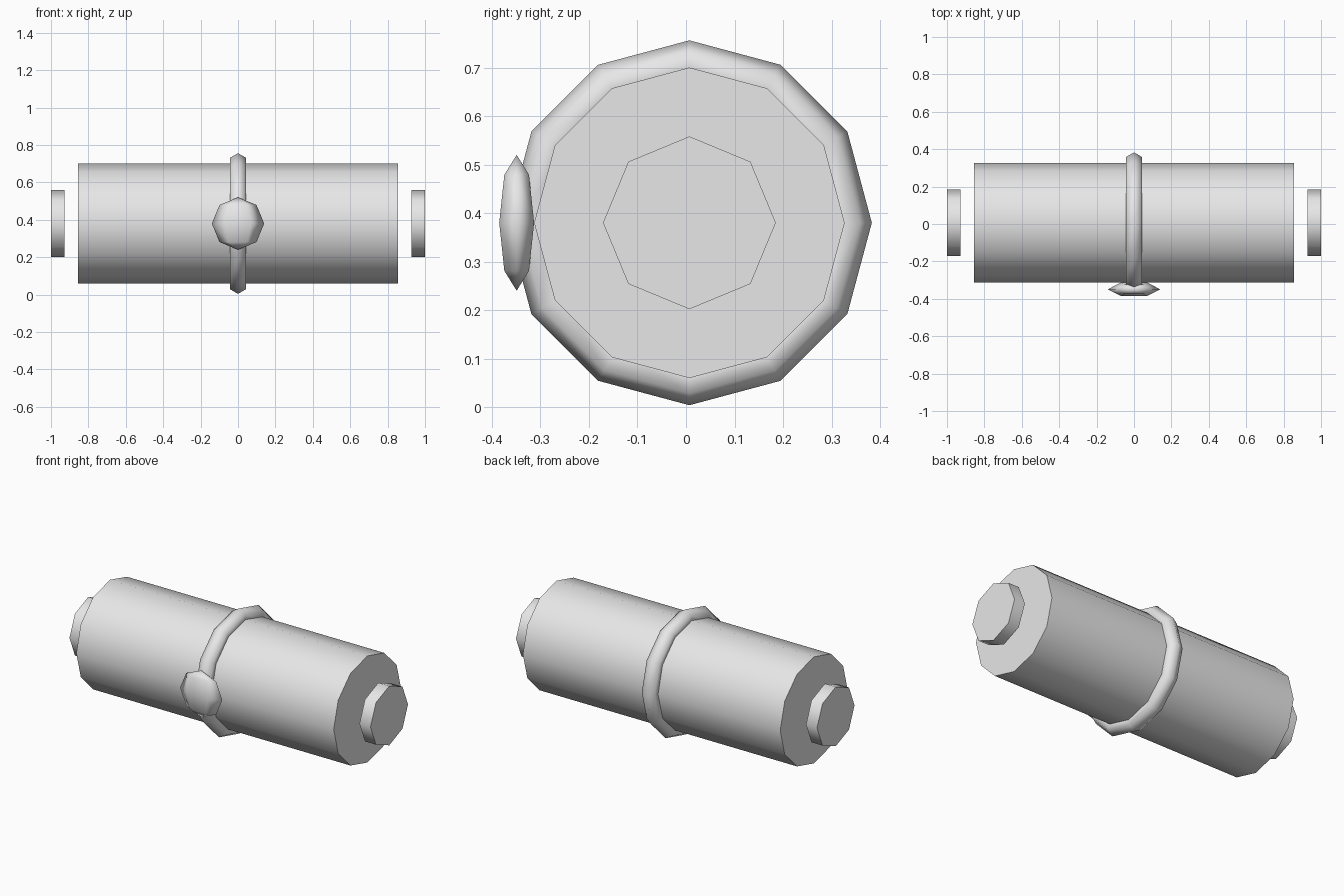
import bpy, bmesh, math
from mathutils import Matrix, Vector

cube = bpy.data.objects.get("Cube")
if cube:
    bpy.data.objects.remove(cube, do_unlink=True)

AXIS = Vector((0, 0.007, 0.38))

# One grey material for the whole model
grey = bpy.data.materials.new("light_grey")
grey.use_nodes = True
colour = (0.8, 0.8, 0.8, 1)
grey.diffuse_color = colour
grey.node_tree.nodes["Principled BSDF"].inputs["Base Color"].default_value = colour


def add_object(name, bm, sharp_angle):
    bmesh.ops.recalc_face_normals(bm, faces=bm.faces)
    mesh = bpy.data.meshes.new(name)
    bm.to_mesh(mesh)
    bm.free()
    obj = bpy.data.objects.new(name, mesh)
    bpy.context.collection.objects.link(obj)
    mesh.materials.append(grey)
    bpy.ops.object.select_all(action='DESELECT')
    obj.select_set(True)
    bpy.context.view_layer.objects.active = obj
    bpy.ops.object.shade_smooth_by_angle(angle=math.radians(sharp_angle))
    return obj


def ring_of_verts(bm, x, radius, sides):
    """Polygon around the long axis, with a corner pointing up."""
    steps = [2 * math.pi * i / sides for i in range(sides)]
    return [bm.verts.new(AXIS + Vector((x, radius * math.sin(a), radius * math.cos(a))))
            for a in steps]


def bridge(bm, a, b):
    for i in range(len(a)):
        j = (i + 1) % len(a)
        bm.faces.new((a[i], a[j], b[j], b[i]))


def drum(name, x0, x1, radius, sides):
    bm = bmesh.new()
    a = ring_of_verts(bm, x0, radius, sides)
    b = ring_of_verts(bm, x1, radius, sides)
    bridge(bm, a, b)
    bm.faces.new(a)
    bm.faces.new(b)
    return add_object(name, bm, 65)


# Main body and the two separate end caps
drum("body", -0.855, 0.855, 0.32, 12)
for side, label in ((1, "left"), (-1, "right")):
    drum(label + "_end_cap", side * 0.927, side, 0.178, 8)

# Band around the middle, hexagonal in section
bm = bmesh.new()
major, minor, section = 0.326, 0.05, 6
loops = []
for k in range(section):
    t = 2 * math.pi * k / section
    loops.append(ring_of_verts(bm, minor * math.sin(t), major + minor * math.cos(t), 12))
for k in range(section):
    bridge(bm, loops[k], loops[(k + 1) % section])
add_object("middle_band", bm, 180)

# Flattened round badge on the front of the band
bm = bmesh.new()
bmesh.ops.create_uvsphere(bm, u_segments=6, v_segments=4, radius=1)
# Turn the sphere so that a corner of its equator points along x
corner = max(bm.verts, key=lambda v: v.co.xy.length).co
turn = Matrix.Rotation(-math.atan2(corner.y, corner.x), 4, 'Z')
place = Matrix.Translation((0, -0.349, 0.38)) @ Matrix.Diagonal((0.14, 0.0415, 0.14, 1))
bmesh.ops.transform(bm, matrix=place @ turn, verts=bm.verts)
add_object("front_badge", bm, 180)
